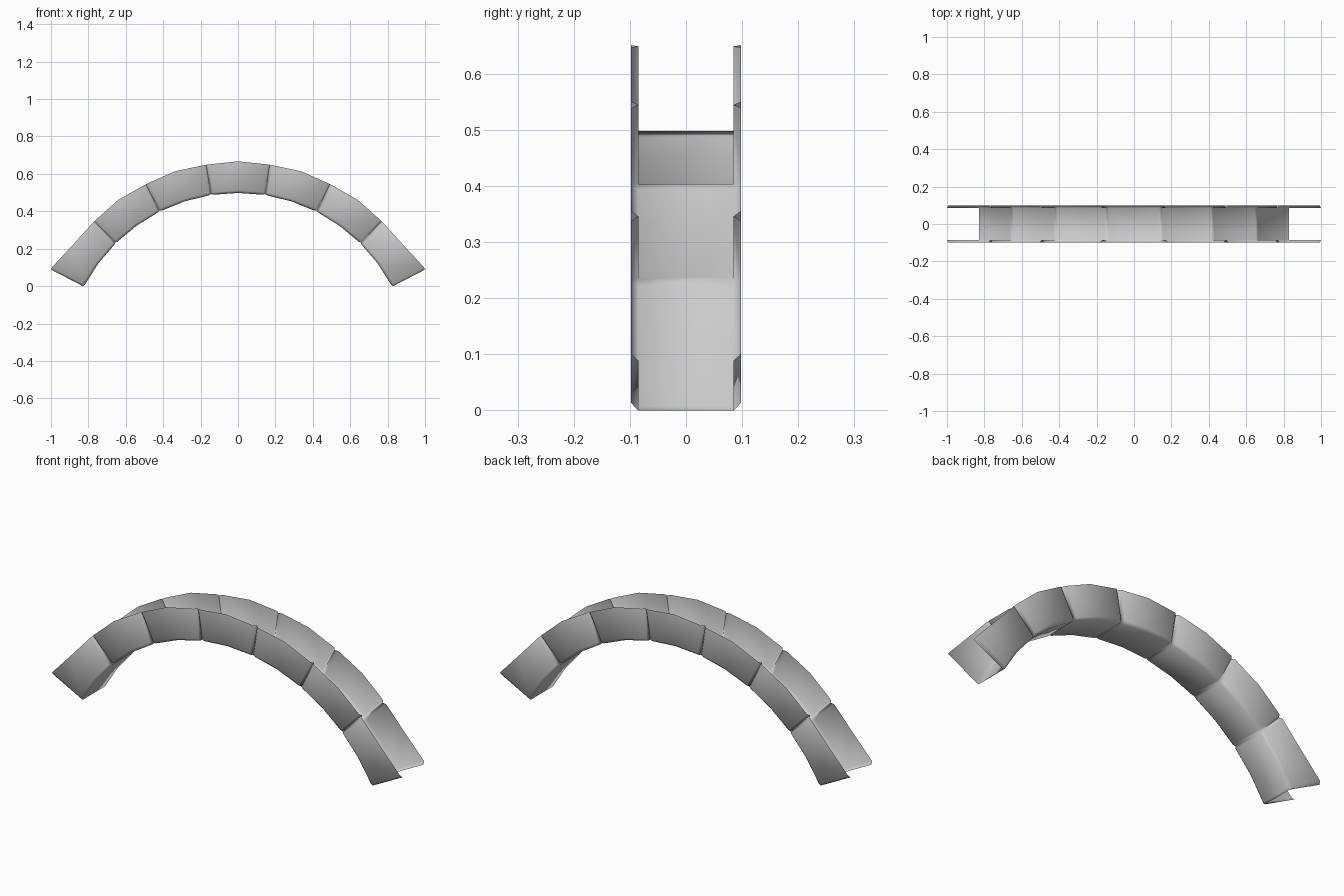
import bpy
import bmesh
from math import sin, cos, radians

old = bpy.data.objects.get("Cube")
if old:
    bpy.data.objects.remove(old, do_unlink=True)

SEGMENTS = 7
HALF_SPAN = radians(62.6)
STEP = 2 * HALF_SPAN / SEGMENTS
DROP = 0.43          # arch centre lies below the ground
GROOVE = 0.012       # half width of the pinch between segments, radians
FLOOR, RIM, END_RIM = 0.928, 1.092, 1.127


def profile(pinched, rim):
    """Half of the channel section as (y, radius), from rim to floor."""
    if pinched:
        return [(0.085, rim), (0.085, FLOOR + 0.006), (0.085, FLOOR + 0.006)]
    return [(0.098, rim), (0.098, FLOOR + 0.013), (0.085, FLOOR)]


def section(bm, angle, pinched, rim):
    half = profile(pinched, rim)
    full = half + [(-y, r) for y, r in reversed(half)]
    return [bm.verts.new((r * sin(angle), y, r * cos(angle) - DROP)) for y, r in full]


# Stations along the arch: a pinch at each joint, full width in between
stations = []
for i in range(SEGMENTS):
    start = -HALF_SPAN + i * STEP
    first = END_RIM if i == 0 else RIM
    last = END_RIM if i == SEGMENTS - 1 else RIM
    stations += [(start, True, first),
                 (start + GROOVE, False, first),
                 (start + STEP / 2, False, 1.097),
                 (start + STEP - GROOVE, False, last)]
stations.append((HALF_SPAN, True, END_RIM))

# Open channel skinned across the stations
bm = bmesh.new()
rows = [section(bm, *s) for s in stations]
for a, b in zip(rows, rows[1:]):
    for j in range(len(a) - 1):
        bm.faces.new((a[j], a[j + 1], b[j + 1], b[j]))
bmesh.ops.remove_doubles(bm, verts=bm.verts, dist=0.0001)
bmesh.ops.recalc_face_normals(bm, faces=bm.faces)

# Turn the skin so that the underside faces outwards
bm.faces.ensure_lookup_table()
under = min(bm.faces, key=lambda f: abs(f.calc_center_median().x) + abs(f.calc_center_median().y))
if under.normal.z > 0:
    bmesh.ops.reverse_faces(bm, faces=bm.faces)

mesh = bpy.data.meshes.new("arched_channel")
bm.to_mesh(mesh)
bm.free()
channel = bpy.data.objects.new("arched_channel", mesh)
bpy.context.collection.objects.link(channel)

# Plain grey finish
grey = bpy.data.materials.new("light_grey")
grey.use_nodes = True
color = (0.6, 0.6, 0.6, 1)
grey.diffuse_color = color
grey.node_tree.nodes["Principled BSDF"].inputs["Base Color"].default_value = color
mesh.materials.append(grey)

bpy.ops.object.select_all(action="DESELECT")
channel.select_set(True)
bpy.context.view_layer.objects.active = channel
bpy.ops.object.shade_smooth_by_angle(angle=radians(60))
